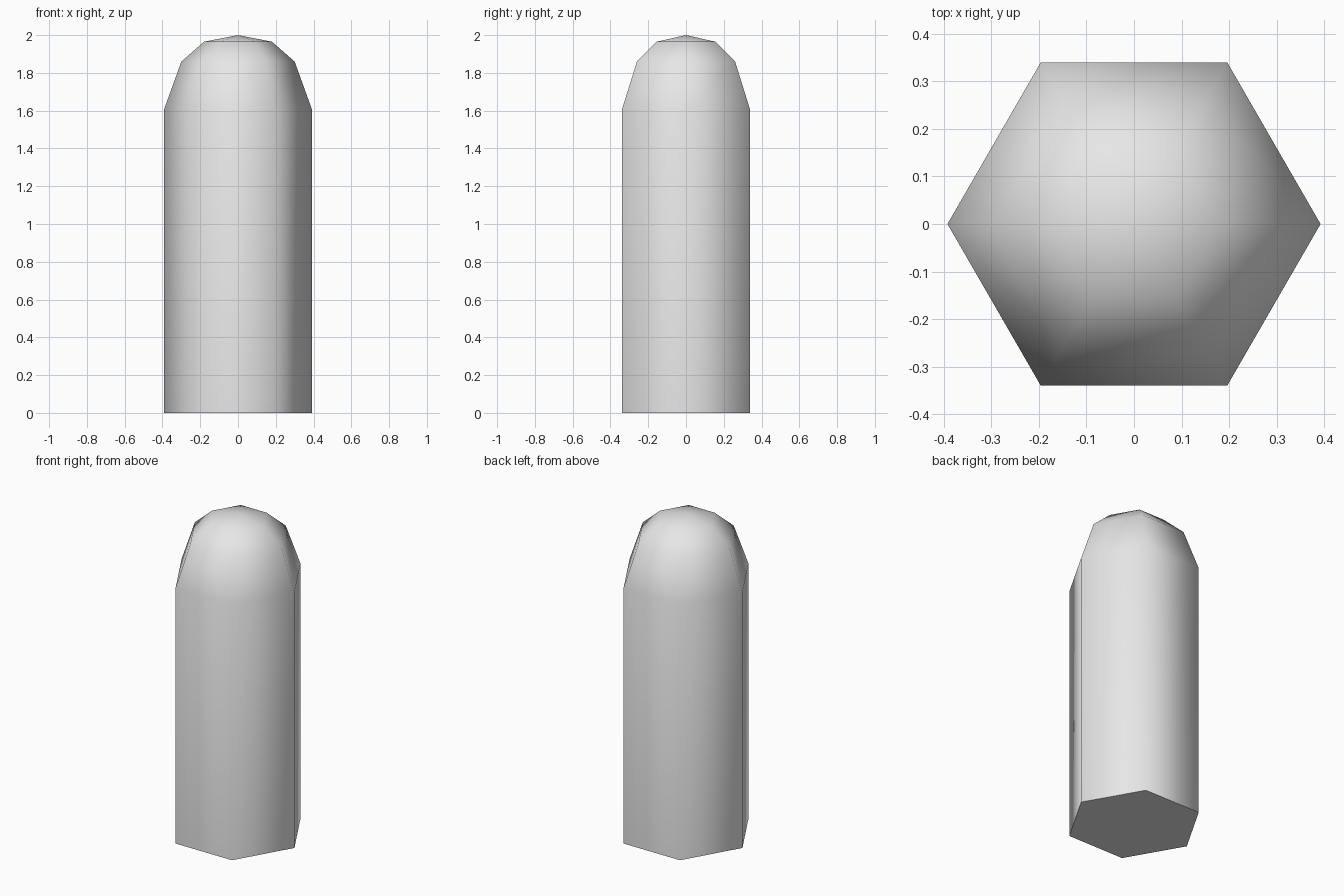
import bpy, bmesh, math

if "Cube" in bpy.data.objects:
    bpy.data.objects.remove(bpy.data.objects["Cube"])

SIDES = 6
# (radius, height) of each ring, from the foot to the shoulder of the dome
PROFILE = [(0.392, 0.0), (0.392, 1.605), (0.30, 1.86), (0.18, 1.965)]

grey = bpy.data.materials.new("plain grey")
grey.diffuse_color = (0.8, 0.8, 0.8, 1)
grey.use_nodes = True
grey.node_tree.nodes["Principled BSDF"].inputs["Base Color"].default_value = grey.diffuse_color

# Six-sided post with domed top
bm = bmesh.new()
rings = [[bm.verts.new((r * math.cos(math.tau * i / SIDES),
                        r * math.sin(math.tau * i / SIDES), z))
          for i in range(SIDES)] for r, z in PROFILE]
apex = bm.verts.new((0, 0, 2.0))
for i in range(SIDES):
    j = (i + 1) % SIDES
    for low, high in zip(rings, rings[1:]):
        bm.faces.new((low[i], low[j], high[j], high[i]))
    bm.faces.new((rings[-1][i], rings[-1][j], apex))
base = bm.faces.new(rings[0][::-1])

# Smooth sides and dome, crisp flat base
for f in bm.faces:
    f.smooth = f is not base
for e in base.edges:
    e.smooth = False
bm.normal_update()

mesh = bpy.data.meshes.new("domed_post")
bm.to_mesh(mesh)
bm.free()
mesh.materials.append(grey)
bpy.context.collection.objects.link(bpy.data.objects.new("domed_post", mesh))
